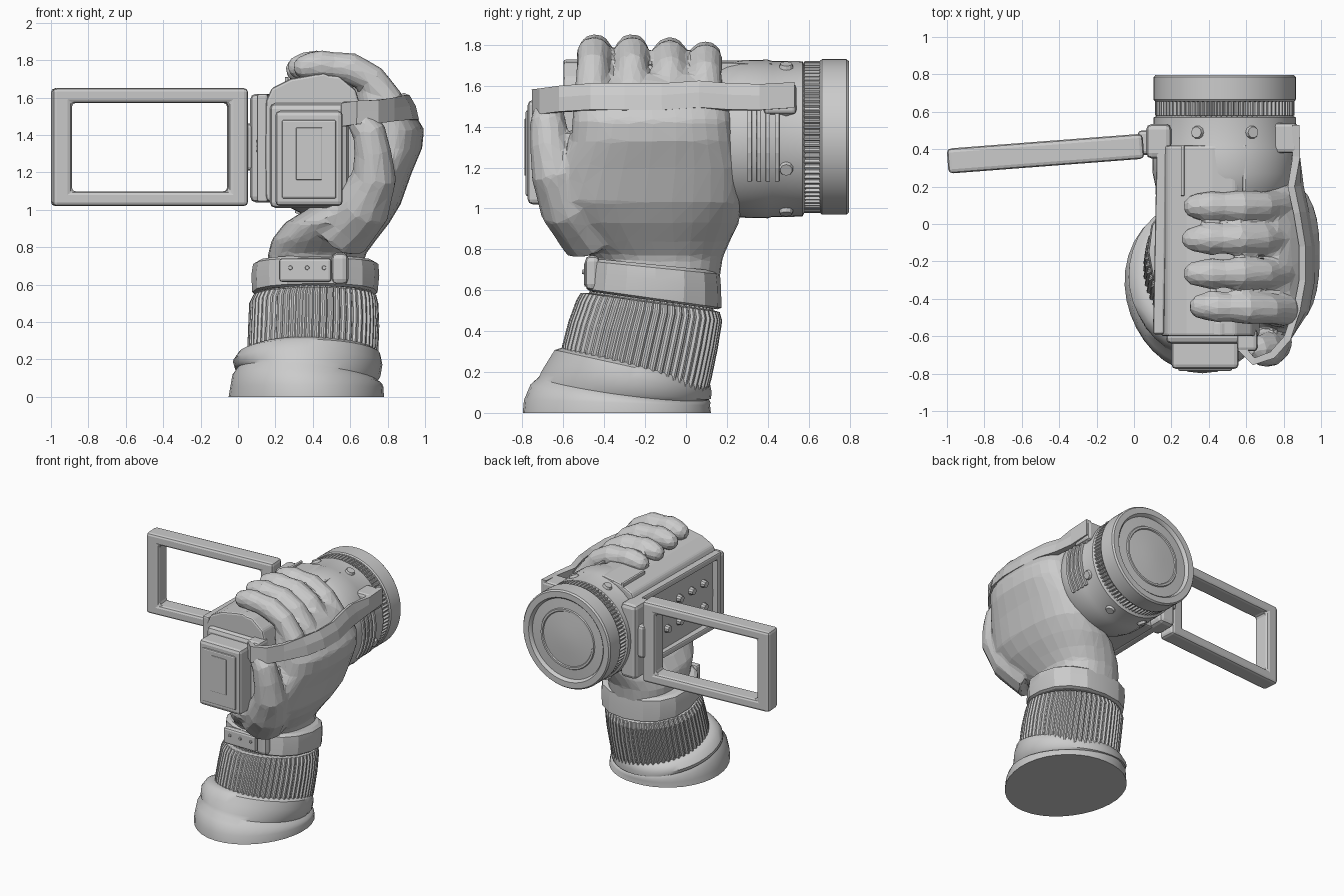
import bpy, bmesh, random
from math import sin, cos, pi, atan2, copysign
from mathutils import Vector, Matrix

if "Cube" in bpy.data.objects:
    bpy.data.objects.remove(bpy.data.objects["Cube"])

random.seed(3)


def loft(bm, rings, closed=False):
    rows = [[bm.verts.new(p) for p in r] for r in rings]
    n = len(rows[0])
    for a, b in zip(rows, rows[1:] + (rows[:1] if closed else [])):
        for i in range(n):
            j = (i + 1) % n
            bm.faces.new((a[i], a[j], b[j], b[i]))
    if not closed:
        bm.faces.new(rows[0])
        bm.faces.new(rows[-1])


def finish(name, bm, bevel=0, smooth=None):
    bmesh.ops.recalc_face_normals(bm, faces=bm.faces)
    me = bpy.data.meshes.new(name)
    bm.to_mesh(me)
    bm.free()
    ob = bpy.data.objects.new(name, me)
    bpy.context.collection.objects.link(ob)
    if bevel:
        m = ob.modifiers.new("bevel", 'BEVEL')
        m.width, m.segments, m.limit_method = bevel, 2, 'ANGLE'
    if smooth:
        bpy.ops.object.select_all(action='DESELECT')
        ob.select_set(True)
        bpy.context.view_layer.objects.active = ob
        bpy.ops.object.shade_smooth_by_angle(angle=smooth)
    return ob


def solid(name, rings, closed=False, bevel=0, smooth=None):
    bm = bmesh.new()
    loft(bm, rings, closed)
    return finish(name, bm, bevel, smooth)


def box(name, x0, x1, y0, y1, z0, z1, bevel=0.015):
    return solid(name, [[(x0, y0, z), (x1, y0, z), (x1, y1, z), (x0, y1, z)] for z in (z0, z1)], bevel=bevel)


def oval(z, cx, cy, rx, ry, sy=0, sx=0, n=24, p=2, rib=0, wave=0):
    # horizontal section; sy and sx tilt it, rib adds alternating ridges, wave makes it uneven
    pts = []
    for i in range(n):
        a = 2 * pi * i / n
        k = 1 + (rib if i % 4 < 2 else -rib) + wave * sin(3 * a + 9 * z)
        dx = k * rx * copysign(abs(cos(a)) ** (2 / p), cos(a))
        dy = k * ry * copysign(abs(sin(a)) ** (2 / p), sin(a))
        pts.append((cx + dx, cy + dy, max(0, z + sy * dy + sx * dx)))
    return pts


def disc(y, r, n=48, teeth=0, cx=0.485, cz=1.35):
    # section of the lens barrel, around the y axis
    return [(cx + (r - (teeth if i % 4 < 2 else 0)) * cos(2 * pi * i / n), y,
             cz + (r - (teeth if i % 4 < 2 else 0)) * sin(2 * pi * i / n)) for i in range(n)]


def tube(bm, path, n=12):
    # path of (x, y, z, radius)
    pts = [Vector(p[:3]) for p in path]
    rings = []
    for i, p in enumerate(pts):
        t = (pts[min(i + 1, len(pts) - 1)] - pts[max(i - 1, 0)]).normalized()
        u = t.cross(Vector((0, 1, 0))).normalized()
        v = t.cross(u)
        r = path[i][3]
        rings.append([p + r * (cos(2 * pi * k / n) * u + sin(2 * pi * k / n) * v) for k in range(n)])
    loft(bm, rings)


def stud(name, pos, axis, r=0.03, h=0.025):
    bm = bmesh.new()
    rot = Vector(axis).to_track_quat('Z', 'Y').to_matrix().to_4x4()
    bmesh.ops.create_cone(bm, cap_ends=True, segments=10, radius1=r, radius2=r * 0.7,
                          depth=h * 2, matrix=Matrix.Translation(pos) @ rot)
    return finish(name, bm)


# Sleeve folds, ribbed cuff and wrist band
solid("sleeve", [oval(*s, n=36, wave=.018) for s in (
    (0, .365, -.33, .415, .46), (.05, .365, -.33, .41, .455, -.03), (.095, .365, -.315, .40, .44, -.10, -.06),
    (.12, .365, -.30, .375, .415, -.13, -.09), (.135, .365, -.29, .39, .415, -.16, -.06),
    (.18, .365, -.275, .40, .40, -.19, -.02), (.225, .375, -.265, .38, .38, -.22),
    (.245, .385, -.255, .34, .35, -.22))], smooth=0.7)
solid("ribbed_cuff", [oval(*s, n=232, rib=.016) for s in (
    (.16, .40, -.255, .335, .35, -.24), (.25, .40, -.24, .345, .36, -.22), (.38, .405, -.21, .345, .36, -.18),
    (.50, .405, -.18, .34, .352, -.14), (.54, .41, -.175, .325, .335, -.14), (.545, .41, -.17, .29, .30, -.14),
    (.60, .41, -.165, .27, .28, -.14))])
solid("wrist_band", [oval(*s, n=16, p=2.3, wave=.012) for s in (
    (.55, .415, -.155, .32, .31, -.14), (.56, .415, -.155, .335, .33, -.14), (.65, .415, -.15, .342, .325, -.12),
    (.71, .415, -.15, .335, .32, -.10), (.725, .415, -.15, .31, .30, -.10))], smooth=0.3)
box("band_tongue", .22, .50, -.50, -.45, .615, .74)
box("band_keeper", .50, .59, -.495, -.42, .60, .77, 0.03)
for x in (.28, .37, .46):
    stud("band_hole_rim", (x, -.50, .69), (0, -1, 0), .014, .008)

# Hand: palm, four fingers and thumb fused into one skin
bm = bmesh.new()
loft(bm, [oval(*s, n=28, p=2.4) for s in (
    (.56, .41, -.14, .25, .29), (.76, .42, -.14, .26, .32), (.84, .46, -.17, .28, .385),
    (.93, .53, -.195, .28, .455), (1.03, .64, -.205, .23, .48), (1.20, .725, -.18, .205, .45),
    (1.33, .785, -.165, .20, .40), (1.43, .80, -.165, .195, .39), (1.53, .77, -.17, .165, .38),
    (1.61, .725, -.175, .12, .35), (1.66, .70, -.175, .07, .33))])
for y, dz, dx in ((-.45, .005, .03), (-.265, .005, 0), (-.08, -.01, -.01), (.095, -.03, 0)):
    tube(bm, [(x + dx, y + .04 * (.55 - x) * (1 if y < -.3 else 0), z + dz, r) for x, z, r in (
        (.80, 1.45, .08), (.77, 1.58, .086), (.69, 1.69, .080), (.57, 1.752, .086), (.48, 1.762, .075),
        (.42, 1.768, .082), (.36, 1.765, .074), (.30, 1.752, .06), (.27, 1.745, .03))])
tube(bm, [(.54, -.45, .89, .18), (.67, -.575, 1.03, .155), (.73, -.64, 1.18, .12), (.72, -.665, 1.31, .10),
          (.70, -.675, 1.42, .09), (.65, -.67, 1.48, .075), (.62, -.66, 1.52, .04)])
hand = finish("hand", bm)
m = hand.modifiers.new("fuse", 'REMESH')
m.mode, m.voxel_size = 'VOXEL', 0.016
m = hand.modifiers.new("soften", 'SMOOTH')
m.factor, m.iterations = 0.5, 4
m = hand.modifiers.new("facets", 'DECIMATE')
m.ratio = 0.06

# Camcorder body with domed top
outline = [(.15, 1.06), (.145, 1.30), (.15, 1.58), (.18, 1.65), (.28, 1.70), (.42, 1.725), (.54, 1.715),
           (.63, 1.64), (.67, 1.50), (.67, 1.08), (.62, 1.04), (.17, 1.04)]
solid("camera_body", [[(x, y, z) for x, z in outline] for y in (-.60, .42)], bevel=.02)
solid("rear_hood", [[(x, y, z) for x, z in (
    (.18, 1.57), (.25, 1.65), (.35, 1.71), (.46, 1.73), (.55, 1.69), (.62, 1.60), (.5, 1.57))]
    for y in (-.60, -.52)], bevel=.012)
box("rear_plate", .17, .59, -.64, -.57, 1.01, 1.57, .03)
box("battery", .20, .56, -.775, -.60, 1.02, 1.53, .025)
box("battery_panel", .235, .525, -.785, -.76, 1.06, 1.48, .01)
box("battery_latch", .31, .45, -.79, -.77, 1.16, 1.44, .005)
for x in (.25, .34, .58):
    box("top_ridge", x, x + .02, .15, .42, 1.66, 1.71, .005)

# Left control panel with raised rim and buttons
rim = [[(x - .02 * (1 - sy) / 2, (y0 + y1) / 2 + sy * (y1 - y0) / 2, (z0 + z1) / 2 + sz * (z1 - z0) / 2)
        for sy, sz in ((-1, -1), (1, -1), (1, 1), (-1, 1))]
       for x, y0, y1, z0, z1 in ((.18, -.59, .44, 1.04, 1.62), (.122, -.59, .44, 1.04, 1.62),
                                 (.122, -.54, .39, 1.09, 1.57), (.18, -.54, .39, 1.09, 1.57))]
solid("panel_rim", rim, closed=True, bevel=.012)
for i in range(5):
    for z in (1.24, 1.42):
        stud("panel_button", (.14, -.42 + .15 * i, z), (-1, 0, 0), .035)

# Lens barrel, knurled focus ring and recessed front glass
solid("lens_barrel", [disc(y, r, cz=1.34) for y, r in (
    (.12, .33), (.20, .37), (.27, .385), (.40, .388), (.42, .382), (.57, .38), (.58, .36), (.60, .34))], smooth=.5)
solid("focus_ring", [disc(y, r, 320, .014) for y, r in ((.575, .355), (.58, .372), (.655, .372), (.66, .355))])
solid("lens_rim", [disc(y, r, 64) for y, r in (
    (.65, .34), (.655, .372), (.665, .38), (.785, .38), (.797, .37), (.797, .325), (.787, .315),
    (.77, .31), (.775, .235), (.783, .23), (.783, .215), (.775, .21), (.785, .10), (.788, .02))], smooth=.5)
for k in range(8):
    a = pi / 8 + k * pi / 4
    d = Vector((cos(a), 0, sin(a)))
    stud("barrel_screw", Vector((.485, .49, 1.34)) + d * .38, d, .042, .018)

# Vent grille following the curve on the right of the barrel
for i in range(4):
    y = .30 + .045 * i
    solid("vent_rib", [[(.485 + r * cos(a), yy, 1.34 + r * sin(a))
                        for r, yy in ((.36, y), (.402, y), (.402, y + .022), (.36, y + .022))]
                       for a in [-.55 + .19 * k for k in range(6)]], bevel=.004)

# Fold-out screen frame on its hinge
w, h, t = .525, .315, .067
ring = [[(sx * a, y, sz * b) for sx, sz in ((-1, -1), (1, -1), (1, 1), (-1, 1))]
        for a, b, y in ((w, h, -t), (w, h, t), (w - .105, h - .078, t), (w - .105, h - .078, -t))]
screen = solid("screen_frame", ring, closed=True, bevel=.022)
screen.location = (-.473, .376, 1.335)
screen.rotation_euler.z = atan2(.08, 1.05)
box("hinge_block", .065, .20, .35, .535, 1.04, 1.62, .03)
box("hinge_knuckle", .02, .10, .37, .50, 1.21, 1.46, .02)

# Hand strap wrapped round the knuckles, leaning in at the top
path = [(.57, -.66), (.64, -.735), (.74, -.70), (.82, -.61), (.91, -.46), (.94, -.30), (.94, -.12),
        (.91, .06), (.88, .20), (.868, .36), (.865, .53)]
bm = bmesh.new()
rows = []
for i, (x, y) in enumerate(path):
    lo = 1.45 + .035 * min(i, 5) / 5 + random.uniform(-.008, .008)
    lean = -.04 if 3 < i < 9 else 0
    rows.append([bm.verts.new((x + lean * k, y, lo + z)) for k, z in ((-.2, 0), (.2, .07), (1, .125))])
for a, b in zip(rows, rows[1:]):
    for k in (0, 1):
        bm.faces.new((a[k], b[k], b[k + 1], a[k + 1]))
strap = finish("hand_strap", bm)
m = strap.modifiers.new("thickness", 'SOLIDIFY')
m.thickness, m.offset = 0.04, 0
box("strap_anchor", .74, .875, .38, .54, 1.46, 1.61, .02)
box("strap_rear_loop", .55, .66, -.68, -.56, 1.45, 1.58, .02)
